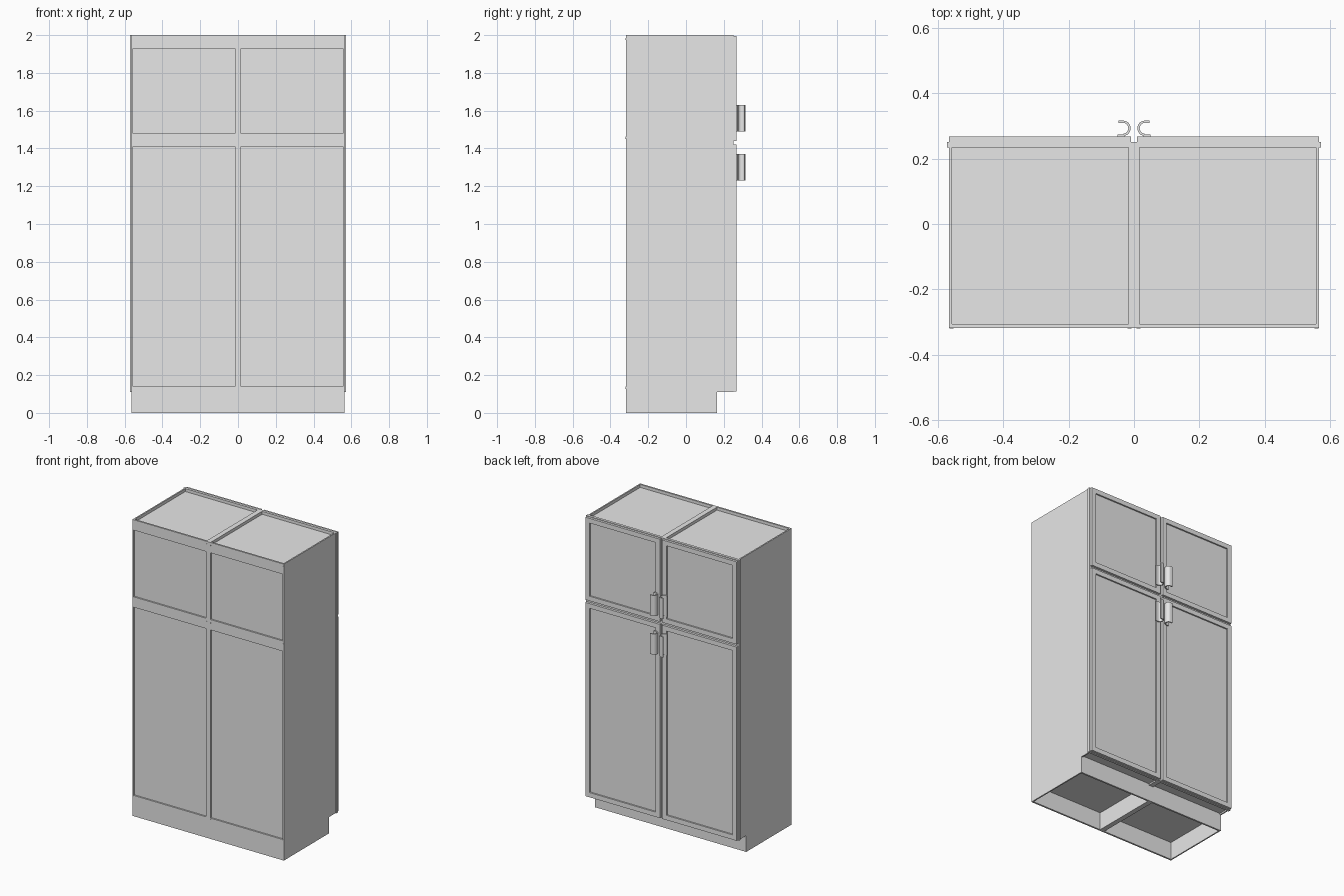
import bpy, bmesh, math
from mathutils import Vector

cube = bpy.data.objects.get("Cube")
if cube:
    bpy.data.objects.remove(cube)

grey = bpy.data.materials.new("plain_grey")
grey.use_nodes = True
grey.diffuse_color = (0.8, 0.8, 0.8, 1)
grey.node_tree.nodes["Principled BSDF"].inputs["Base Color"].default_value = (0.8, 0.8, 0.8, 1)

# Overall layout
BACK, FRAME, FRONT, FACE = -0.318, 0.233, 0.251, 0.267
KICK_Y, KICK_Z, TOP = 0.165, 0.11, 2.0
HALF, WALL, STILE = 0.565, 0.009, 0.017
LOW, MID, HIGH = (0.114, 1.421), (1.41, 1.48), (1.439, 1.996)


def finish(name, bm):
    bmesh.ops.recalc_face_normals(bm, faces=bm.faces)
    mesh = bpy.data.meshes.new(name)
    bm.to_mesh(mesh)
    bm.free()
    mesh.materials.append(grey)
    obj = bpy.data.objects.new(name, mesh)
    bpy.context.collection.objects.link(obj)
    return obj


def add_box(bm, x, y, z):
    made = bmesh.ops.create_cube(bm, size=1)["verts"]
    for v in made:
        v.co = Vector([(a + b) / 2 + c * (b - a) for c, (a, b) in zip(v.co, (x, y, z))])
    return made


def box(name, x, y, z):
    bm = bmesh.new()
    add_box(bm, x, y, z)
    return finish(name, bm)


def prism(name, points, direction):
    """Extrude a closed outline along a direction."""
    bm = bmesh.new()
    face = bm.faces.new([bm.verts.new(p) for p in points])
    grown = bmesh.ops.extrude_face_region(bm, geom=[face])["geom"]
    moved = [g for g in grown if isinstance(g, bmesh.types.BMVert)]
    bmesh.ops.translate(bm, verts=moved, vec=direction)
    return finish(name, bm)


def door(name, x, z):
    """Framed door with a recessed centre panel."""
    bm = bmesh.new()
    verts = add_box(bm, x, (FRONT, FACE), z)
    bm.normal_update()
    front = [f for f in bm.faces if f.normal.y > 0.9]
    bmesh.ops.inset_region(bm, faces=front, thickness=0.045)
    grown = bmesh.ops.extrude_face_region(bm, geom=front)["geom"]
    bmesh.ops.delete(bm, geom=front, context="FACES")
    moved = [g for g in grown if isinstance(g, bmesh.types.BMVert)]
    bmesh.ops.translate(bm, verts=moved, vec=(0, -0.01, 0))
    return finish(name, bm)


def handle(name, side, z):
    """Hooked strip pull, open towards the outside edge of the door."""
    path = [Vector((0.05, 0.27)), Vector((0.03, 0.27))]
    for i in range(13):
        a = math.radians(-90 - 15 * i)
        path.append(Vector((0.031 + 0.017 * math.cos(a), 0.2925 + 0.0195 * math.sin(a))))
    path.append(Vector((0.048, 0.312)))
    outer, inner = [], []
    for i, p in enumerate(path):
        t = (path[min(i + 1, len(path) - 1)] - path[max(i - 1, 0)]).normalized()
        n = Vector((-t.y, t.x)) * 0.0035
        outer.append(p + n)
        inner.append(p - n)
    outline = [(side * p.x, p.y, z[0]) for p in outer + inner[::-1]]
    obj = prism(name, outline, (0, 0, z[1] - z[0]))
    bpy.context.view_layer.objects.active = obj
    obj.select_set(True)
    bpy.ops.object.shade_smooth_by_angle(angle=math.radians(35))
    obj.select_set(False)


# Carcass sides with the toe notch, and everything that repeats left and right
side_outline = [(BACK, 0), (KICK_Y, 0), (KICK_Y, KICK_Z), (FRONT, KICK_Z), (FRONT, TOP), (BACK, TOP)]
for s, word in ((1, "left"), (-1, "right")):
    prism(word + "_side", [(s * HALF, y, z) for y, z in side_outline], (-s * WALL, 0, 0))

    def span(a, b):
        return tuple(sorted((s * a, s * b)))

    inner = span(STILE, HALF - WALL)
    box(word + "_top_panel", inner, (BACK + 0.012, FRAME), (1.965, 1.98))
    box(word + "_deck", inner, (BACK + 0.012, FRONT), (0.12, 0.14))
    box(word + "_upper_back_panel", inner, (BACK + 0.01, BACK + 0.018), (MID[1] - 0.01, 1.97))
    box(word + "_lower_back_panel", inner, (BACK + 0.01, BACK + 0.018), (0.13, MID[0] + 0.01))
    box(word + "_frame_edge", span(HALF - 0.03, 0.571), (FRAME, FRONT), (KICK_Z, TOP))

    # Doors and pulls
    leaf = span(0.009, HALF)
    door(word + "_lower_door", leaf, LOW)
    door(word + "_upper_door", leaf, HIGH)
    handle(word + "_upper_handle", s, (1.49, 1.63))
    handle(word + "_lower_handle", s, (1.23, 1.37))

    # Fixing pins in the back rails
    for i, (x, z) in enumerate([(a, b) for a in (0.014, 0.558) for b in (0.133, 1.457, 1.98)]):
        bm = bmesh.new()
        bmesh.ops.create_cone(bm, cap_ends=True, segments=12, radius1=0.006, radius2=0.006, depth=0.004)
        for v in bm.verts:
            v.co = Vector((s * x + v.co.x, BACK + v.co.z * 0.5, z + v.co.y))
        finish(f"{word}_back_pin_{i}", bm)

# Centre divider, back rails, toe board and face frame
prism("centre_divider", [(-STILE, y, z) for y, z in side_outline], (2 * STILE, 0, 0))
inside = (-HALF + WALL, HALF - WALL)
for name, z in (("bottom", (0, 0.14)), ("middle", MID), ("top", (1.93, TOP))):
    box(name + "_back_rail", inside, (BACK, BACK + 0.012), z)
box("toe_board", inside, (KICK_Y - 0.012, KICK_Y), (0, 0.125))
for name, z in (("bottom", (KICK_Z, 0.15)), ("middle", MID), ("top", (1.95, TOP))):
    box(name + "_frame_rail", (-HALF, HALF), (FRAME, FRONT), z)
